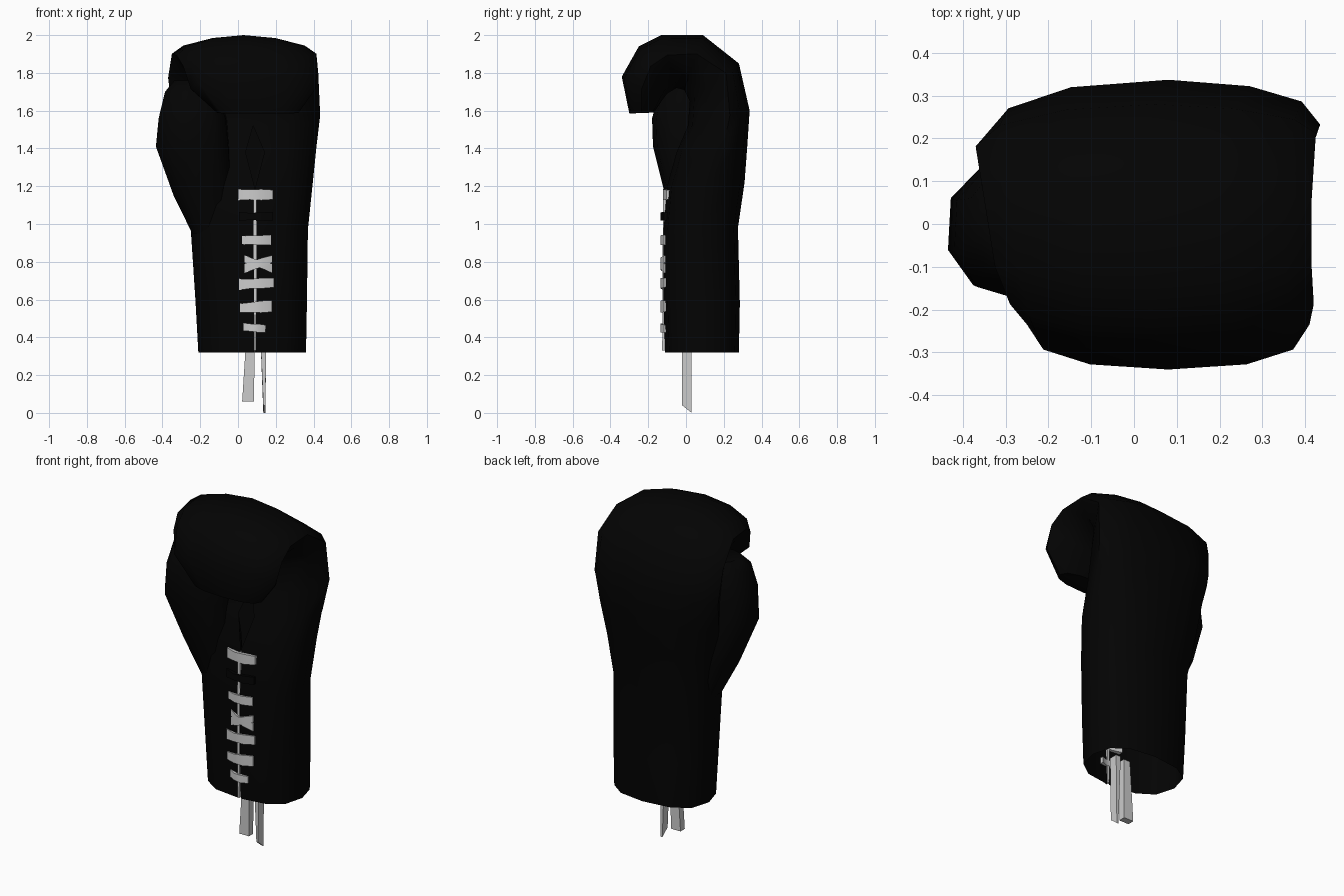
import bpy, bmesh, math, random

if "Cube" in bpy.data.objects:
    bpy.data.objects.remove(bpy.data.objects["Cube"])

random.seed(4)
black = bpy.data.materials.new("black_leather")
black.diffuse_color = (0.001, 0.001, 0.001, 1)
black.use_nodes = True
black.node_tree.nodes["Principled BSDF"].inputs["Base Color"].default_value = black.diffuse_color


def finish(name, bm, mat=None, angle=50):
    bmesh.ops.remove_doubles(bm, verts=bm.verts, dist=0.0005)
    bmesh.ops.recalc_face_normals(bm, faces=bm.faces)
    me = bpy.data.meshes.new(name)
    bm.to_mesh(me)
    bm.free()
    ob = bpy.data.objects.new(name, me)
    bpy.context.collection.objects.link(ob)
    if mat:
        me.materials.append(mat)
    bpy.ops.object.select_all(action='DESELECT')
    bpy.context.view_layer.objects.active = ob
    ob.select_set(True)
    bpy.ops.object.shade_smooth_by_angle(angle=math.radians(angle))
    return ob


def loft(bm, rings, cap_start=False, cap_end=False):
    """Skin equal-length point rings; each ring repeats its first point to close."""
    vs = [[bm.verts.new(p) for p in r] for r in rings]
    for a, b in zip(vs, vs[1:]):
        for i in range(len(a) - 1):
            bm.faces.new((a[i], a[i + 1], b[i + 1], b[i]))
    if cap_start:
        bm.faces.new(vs[0][:-1])
    if cap_end:
        bm.faces.new(vs[-1][:-1])


def spow(v, e):
    return math.copysign(abs(v) ** e, v)


# Glove body: palm (y, z), back (y, z), left x, right x, side bias, centre x, roundness, slit half-width
body = [
    (-.11, .32, .28, .32, -.21, .36, .50, .09, .8, .006),
    (-.12, .60, .285, .58, -.225, .365, .50, .09, .8, .006),
    (-.12, .96, .275, .98, -.25, .37, .50, .09, .8, .005),
    (-.10, 1.20, .31, 1.22, -.29, .395, .52, .09, .85, .003),
    (-.05, 1.38, .325, 1.42, -.32, .415, .54, .09, .9, .05),
    (.01, 1.52, .337, 1.60, -.345, .435, .56, .08, .9, 0),
    (.02, 1.65, .28, 1.85, -.37, .425, .62, .05, 1, 0),
    (-.01, 1.71, .09, 2.0, -.35, .415, .66, .03, 1.2, 0),
    (-.05, 1.72, -.13, 2.0, -.325, .415, .62, .03, 1.2, 0),
    (-.10, 1.69, -.25, 1.94, -.29, .42, .58, .05, 1, 0),
    (-.13, 1.65, -.34, 1.78, -.25, .41, .50, .08, .85, 0),
    (-.17, 1.59, -.30, 1.585, -.11, .32, .50, .10, .8, 0),
]
rings = []
for k, (py, pz, by, bz, xl, xr, f0, cx, e, gap) in enumerate(body):
    ring = []
    for i in range(13):
        t = math.tau * i / 12
        s, c = spow(math.sin(t), e), -spow(math.cos(t), e)
        x = cx + s * ((xr - cx) if s > 0 else (cx - xl))
        if i in (0, 12):
            x = cx + (gap if i == 0 else -gap)
        # the little-finger side of the hand is fuller at the back
        f = f0 + (.12 * max(s, 0) if 4 <= k <= 6 else 0)
        u = f + c * ((1 - f) if c > 0 else f)
        ring.append((x, py + (by - py) * u, pz + (bz - pz) * u))
    rings.append(ring)
bm = bmesh.new()
loft(bm, rings, cap_end=True)
finish("glove_body", bm, black)

# Thumb: centre x, y, z and radii
thumb = [(-.14, .05, .95, .105, .11), (-.185, .03, 1.15, .16, .14),
         (-.24, -.01, 1.41, .2, .165), (-.24, -.015, 1.56, .185, .165),
         (-.25, .0, 1.70, .14, .14), (-.25, .01, 1.76, .09, .09)]
rings = [[(cx + rx * spow(math.cos(a), .85), cy + ry * spow(math.sin(a), .85), z)
          for a in [math.tau * (i + .4) / 10 for i in range(11)]]
         for cx, cy, z, rx, ry in thumb]
bm = bmesh.new()
loft(bm, rings, cap_end=True)
finish("thumb", bm, black)


# Laces: bowed strips across the slit
def lace(name, x0, x1, z, h, tilt=0, y=-.12, depth=.026, mat=None):
    bm = bmesh.new()
    rings = []
    for k in range(4):
        u = k / 3
        hh = h / 2 * random.uniform(.7, 1)
        cz = z + tilt * (u - .5)
        yy = y + .01 - .022 * math.sin(math.pi * u)
        x = x0 + (x1 - x0) * u
        r = [(x, yy - .006, cz - hh), (x, yy - .006, cz + hh),
             (x, yy + depth, cz + hh * .8), (x, yy + depth, cz - hh * .8)]
        rings.append(r + r[:1])
    loft(bm, rings, True, True)
    return finish(name, bm, mat, 30)


lace("lace_1", .03, .145, .45, .055, -.01)
lace("lace_2", .01, .18, .56, .065, .01)
lace("lace_3", .005, .19, .685, .065, .01)
lace("lace_4a", .035, .18, .79, .05, -.05)
lace("lace_4b", .035, .18, .79, .05, .05)
lace("lace_5", .02, .175, .915, .055)
lace("lace_6", .005, .185, 1.04, .05, mat=black)
lace("lace_7", .00, .185, 1.155, .07, y=-.108, depth=.04)


# Vertical lace strip and two dangling ends, as tapered bars
def bar(name, bottom, top):
    bm = bmesh.new()
    rings = []
    for x0, x1, y0, y1, z, slant in (bottom, top):
        r = [(x0, y0, z + slant), (x1, y0, z + slant), (x1, y1, z), (x0, y1, z)]
        rings.append(r + r[:1])
    loft(bm, rings, True, True)
    finish(name, bm, None, 30)


bar("lace_spine", (.085, .096, -.126, -.105, .33, 0), (.082, .098, -.122, -.10, 1.14, 0))
bar("lace_end_left", (.022, .085, -.02, .02, .06, 0), (.045, .088, -.02, .02, .42, 0))
bar("lace_end_right", (.134, .145, -.02, .03, 0, .04), (.118, .15, -.02, .03, .42, 0))
